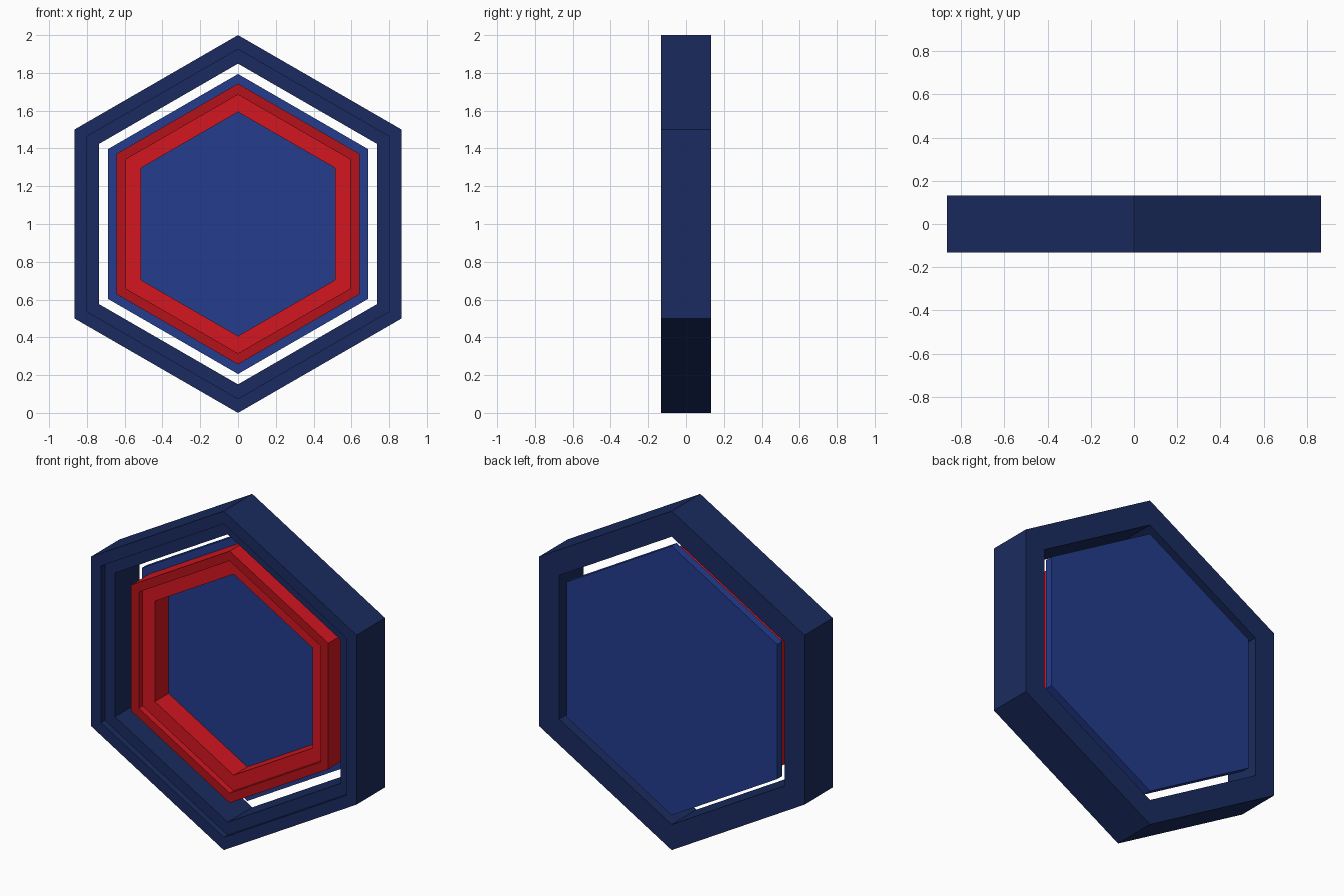
import bpy, bmesh, math

if "Cube" in bpy.data.objects:
    bpy.data.objects.remove(bpy.data.objects["Cube"])


def material(name, color):
    m = bpy.data.materials.new(name)
    m.diffuse_color = (*color, 1)
    m.use_nodes = True
    m.node_tree.nodes["Principled BSDF"].inputs["Base Color"].default_value = m.diffuse_color
    return m


NAVY = material("navy", (0.010, 0.024, 0.115))
BLUE = material("blue", (0.017, 0.045, 0.27))
RED = material("red", (0.65, 0.008, 0.014))
DARK_RED = material("dark_red", (0.46, 0.006, 0.010))


def hex_ring(bm, radius, y):
    # Upright hexagon, corner at the top, centred at z = 1
    return [bm.verts.new((radius * math.sin(i * math.pi / 3), y,
                          1 + radius * math.cos(i * math.pi / 3))) for i in range(6)]


def hex_part(name, profile, mats, dark=None):
    """Sweep a closed (radius, y) profile round a hexagon; 'dark' is the segment using mats[1]."""
    bm = bmesh.new()
    rings = [hex_ring(bm, r, y) for r, y in profile]
    for s, a in enumerate(rings):
        b = rings[(s + 1) % len(rings)]
        for i in range(6):
            j = (i + 1) % 6
            f = bm.faces.new((a[i], a[j], b[j], b[i]))
            f.material_index = 1 if s == dark else 0
    return finish(name, bm, mats)


def finish(name, bm, mats):
    bmesh.ops.recalc_face_normals(bm, faces=bm.faces)
    mesh = bpy.data.meshes.new(name)
    bm.to_mesh(mesh)
    bm.free()
    for m in mats:
        mesh.materials.append(m)
    ob = bpy.data.objects.new(name, mesh)
    bpy.context.collection.objects.link(ob)
    return ob


# Outer frame with a stepped front
hex_part("outer_frame", [(1.0, 0.133), (1.0, -0.133), (0.925, -0.133),
                         (0.925, -0.096), (0.849, -0.096), (0.849, 0.133)], [NAVY])

# Red stepped ring standing on the back plate, with a darker front rim
hex_part("inner_ring", [(0.743, 0.086), (0.743, -0.078), (0.685, -0.078),
                        (0.685, -0.041), (0.593, -0.041), (0.593, 0.086)],
         [RED, DARK_RED], dark=1)

# Solid back plate, flush with the back of the frame
bm = bmesh.new()
front, back = hex_ring(bm, 0.794, 0.086), hex_ring(bm, 0.794, 0.133)
bm.faces.new(front)
bm.faces.new(back)
for i in range(6):
    j = (i + 1) % 6
    bm.faces.new((front[i], front[j], back[j], back[i]))
finish("back_plate", bm, [BLUE])
